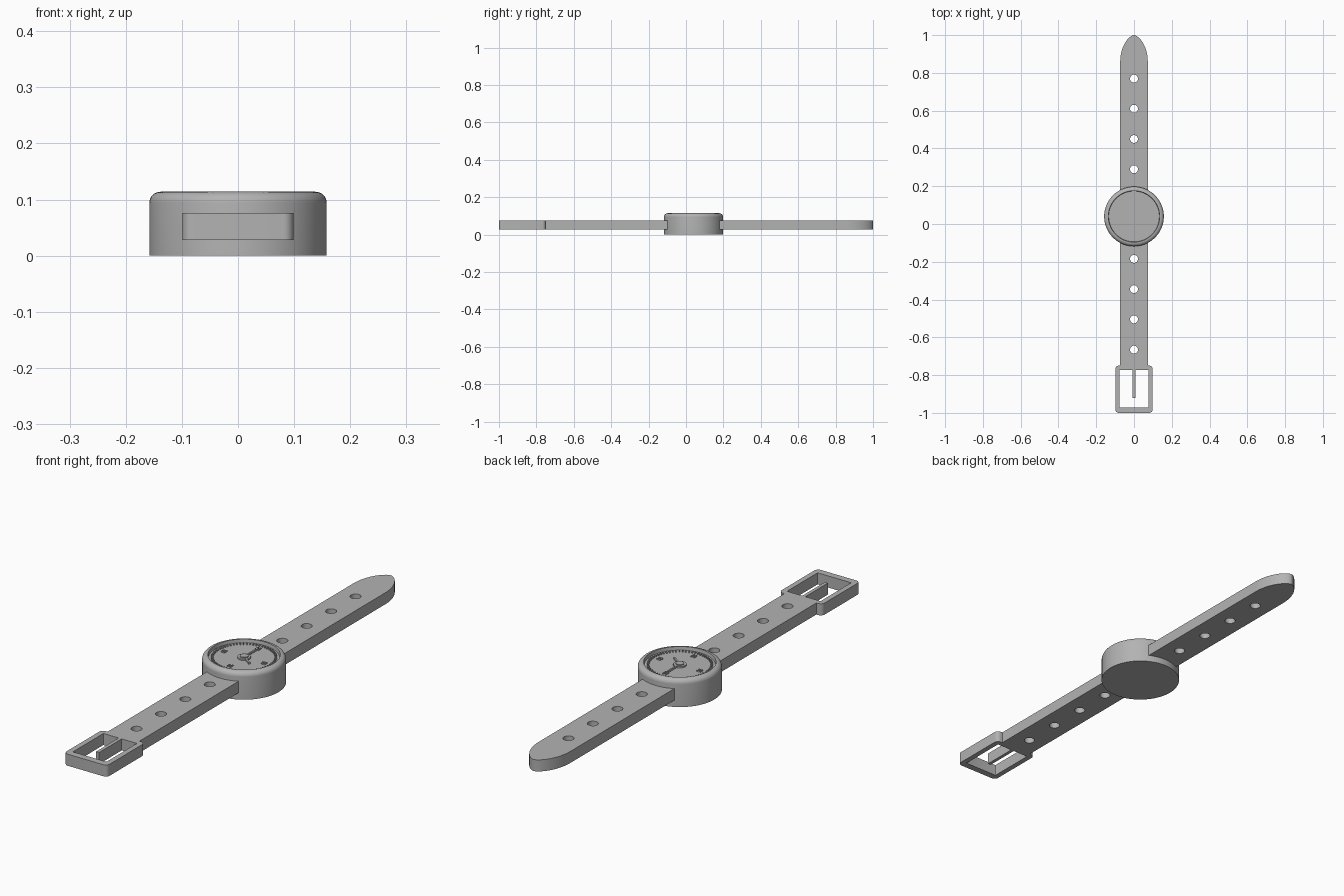
import bpy, bmesh
from math import sin, cos, pi, radians
from mathutils import Matrix, Vector

cube = bpy.data.objects.get("Cube")
if cube:
    bpy.data.objects.remove(cube, do_unlink=True)

grey = bpy.data.materials.new("plain grey")
grey.use_nodes = True
grey.diffuse_color = (0.45, 0.45, 0.45, 1)
grey.node_tree.nodes["Principled BSDF"].inputs["Base Color"].default_value = (0.45, 0.45, 0.45, 1)

CY = 0.04                      # case centre along the strap
Z0, Z1 = 0.028, 0.076          # strap underside and top
DIAL = 0.1                     # dial surface height


def finish(name, bm):
    bmesh.ops.remove_doubles(bm, verts=bm.verts, dist=1e-5)
    bmesh.ops.recalc_face_normals(bm, faces=bm.faces)
    mesh = bpy.data.meshes.new(name)
    bm.to_mesh(mesh)
    bm.free()
    mesh.materials.append(grey)
    ob = bpy.data.objects.new(name, mesh)
    bpy.context.collection.objects.link(ob)
    bpy.ops.object.select_all(action='DESELECT')
    ob.select_set(True)
    bpy.context.view_layer.objects.active = ob
    bpy.ops.object.shade_smooth_by_angle(angle=radians(35))
    return ob


def slab(name, loops, z0, z1):
    """Extrude a flat outline; inner loops become holes."""
    cu = bpy.data.curves.new(name + " outline", 'CURVE')
    cu.dimensions, cu.fill_mode = '2D', 'BOTH'
    cu.extrude = (z1 - z0) / 2
    for loop in loops:
        sp = cu.splines.new('POLY')
        sp.points.add(len(loop) - 1)
        for p, (x, y) in zip(sp.points, loop):
            p.co = (x, y, 0, 1)
        sp.use_cyclic_u = True
    tmp = bpy.data.objects.new(name + " outline", cu)
    bpy.context.collection.objects.link(tmp)
    bm = bmesh.new()
    graph = bpy.context.evaluated_depsgraph_get()
    bm.from_mesh(tmp.evaluated_get(graph).to_mesh())
    bpy.data.objects.remove(tmp, do_unlink=True)
    bmesh.ops.translate(bm, verts=bm.verts, vec=(0, 0, (z0 + z1) / 2))
    return finish(name, bm)


def circle(x, y, r, n=24):
    return [(x + r * cos(2 * pi * i / n), y + r * sin(2 * pi * i / n)) for i in range(n)]


def rounded_rect(x, y0, y1, r, n=6):
    pts = []
    for k, (cx, cy) in enumerate([(x - r, y1 - r), (r - x, y1 - r), (r - x, y0 + r), (x - r, y0 + r)]):
        for i in range(n + 1):
            a = (k + i / n) * pi / 2
            pts.append((cx + r * cos(a), cy + r * sin(a)))
    return pts


def lathe(name, profile, steps=96):
    bm = bmesh.new()
    vs = [bm.verts.new((r, 0, z)) for r, z in profile]
    es = [bm.edges.new(pair) for pair in zip(vs, vs[1:])]
    bmesh.ops.spin(bm, geom=vs + es, cent=(0, 0, 0), axis=(0, 0, 1), angle=2 * pi, steps=steps)
    bmesh.ops.translate(bm, verts=bm.verts, vec=(0, CY, 0))
    return finish(name, bm)


def dial_bars(name, bars, z1):
    """Raised bars on the dial: (clock angle, side offset, radius, width, length)."""
    bm = bmesh.new()
    for a, side, r, w, l in bars:
        m = (Matrix.Translation((0, CY, (DIAL + z1) / 2)) @ Matrix.Rotation(-a, 4, 'Z')
             @ Matrix.Translation((side, r, 0)) @ Matrix.Diagonal((w, l, z1 - DIAL + 0.002, 1)))
        bmesh.ops.create_cube(bm, size=1, matrix=m)
    return finish(name, bm)


# Case with a rounded shoulder and a recessed dial
R, H, F = 0.158, 0.114, 0.02
shoulder = [(R - F + F * cos(i * pi / 16), H - F + F * sin(i * pi / 16)) for i in range(9)]
lathe("watch_case", [(0, 0), (R, 0)] + shoulder + [(0.136, H), (0.134, DIAL), (0, DIAL)])

# Strap halves; the rear one ends in a pointed arch
W = 0.073
holes = [0.29 + 0.16 * i for i in range(4)]
arch = [(W * cos(t) ** 1.25, 0.86 + 0.14 * sin(t)) for t in (i * pi / 32 for i in range(16))]
rear = [(-W, 0.1), (W, 0.1)] + arch + [(0, 1)] + [(-x, y) for x, y in reversed(arch)]
slab("rear_strap", [rear] + [circle(0, y, 0.021) for y in holes], Z0, Z1)
front = [(-W, -0.02), (-W, -0.765), (W, -0.765), (W, -0.02)]
slab("front_strap", [front] + [circle(0, 0.105 - y, 0.021) for y in holes], Z0, Z1)

# Buckle frame and its pin
slab("buckle_frame", [rounded_rect(0.099, -1, -0.75, 0.018),
                      rounded_rect(0.077, -0.972, -0.772, 0.003)], Z0, Z1)
slab("buckle_pin", [[(-0.007, -0.92), (0.007, -0.92), (0.007, -0.765), (-0.007, -0.765)]], Z0, Z1)

# Minute ticks and paired hour bars
dial_bars("minute_ticks", [(i * pi / 30, 0, 0.12, 0.004, 0.009) for i in range(60)], DIAL + 0.004)
dial_bars("hour_bars", [(k * pi / 2, s, 0.092, 0.005, 0.018)
                        for k in range(4) for s in (-0.006, 0.006)], DIAL + 0.004)

# Hands and stepped hub
dial_bars("minute_hand", [(0, 0, 0.045, 0.006, 0.09)], DIAL + 0.006)
dial_bars("hour_hand", [(radians(125), 0, 0.03, 0.007, 0.06)], DIAL + 0.006)
lathe("hand_hub", [(0.025, DIAL - 0.001), (0.025, DIAL + 0.006), (0.016, DIAL + 0.006),
                   (0.016, DIAL + 0.01), (0, DIAL + 0.01)], 40)
